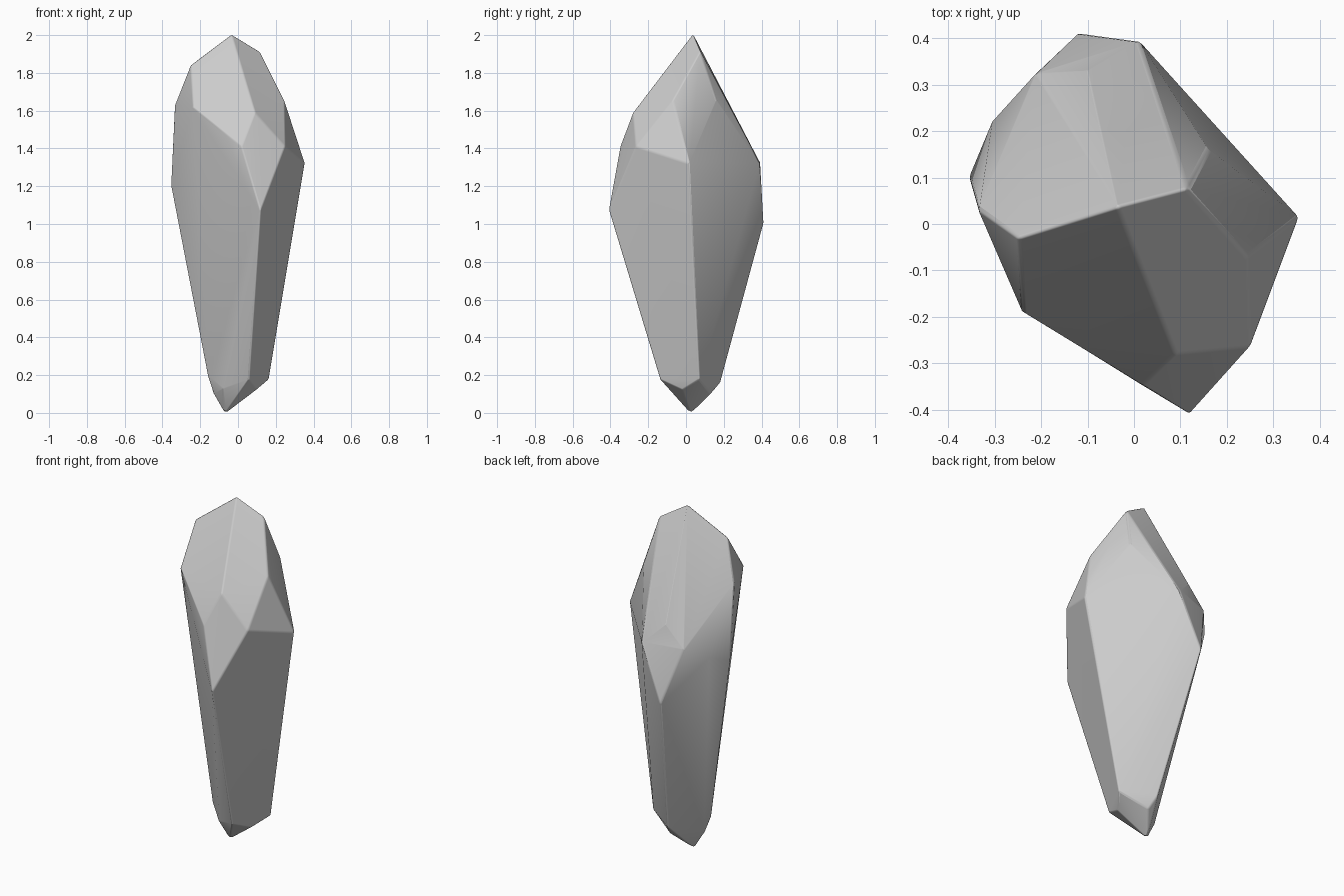
import bpy, bmesh
from math import radians

if "Cube" in bpy.data.objects:
    bpy.data.objects.remove(bpy.data.objects["Cube"])

# Corner points of the faceted stone, grouped by height
crown = [(-.25, -.03, 1.845), (-.035, .037, 2.006), (.115, .076, 1.915)]
shoulder = [(-.24, -.19, 1.62), (.09, -.28, 1.59), (.245, -.07, 1.655),
            (.16, .16, 1.66), (-.335, .03, 1.63)]
girdle = [(.02, -.348, 1.41), (.25, -.265, 1.41), (.12, -.41, 1.07),
          (.355, .015, 1.32), (.01, .395, 1.32), (-.12, .412, 1.0),
          (-.10, .33, 1.43), (-.21, .325, 1.31), (-.305, .22, 1.25),
          (-.355, .10, 1.2)]
foot = [(.06, -.14, .18), (.165, .07, .18), (.10, -.02, .125),
        (-.16, -.005, .19), (-.08, -.06, .125), (-.01, .185, .165),
        (.01, .13, .10), (-.13, .01, .10), (-.07, .025, -.004)]

# Wrap the points in flat facets
bm = bmesh.new()
for p in crown + shoulder + girdle + foot:
    bm.verts.new(p)
res = bmesh.ops.convex_hull(bm, input=bm.verts[:])
bmesh.ops.delete(bm, geom=[v for v in bm.verts if not v.link_faces], context='VERTS')
bmesh.ops.dissolve_limit(bm, angle_limit=radians(3), verts=bm.verts[:], edges=bm.edges[:])
bmesh.ops.recalc_face_normals(bm, faces=bm.faces[:])

mesh = bpy.data.meshes.new("crystal_stone")
bm.to_mesh(mesh)
bm.free()
stone = bpy.data.objects.new("crystal_stone", mesh)
bpy.context.collection.objects.link(stone)

# Slightly worn edges, broad soft facets
bev = stone.modifiers.new("worn_edges", 'BEVEL')
bev.width = .008
bev.segments = 2
bev.limit_method = 'ANGLE'
bev.angle_limit = radians(22)
bpy.context.view_layer.objects.active = stone
stone.select_set(True)
bpy.ops.object.shade_smooth_by_angle(angle=radians(40))
bev.harden_normals = True
